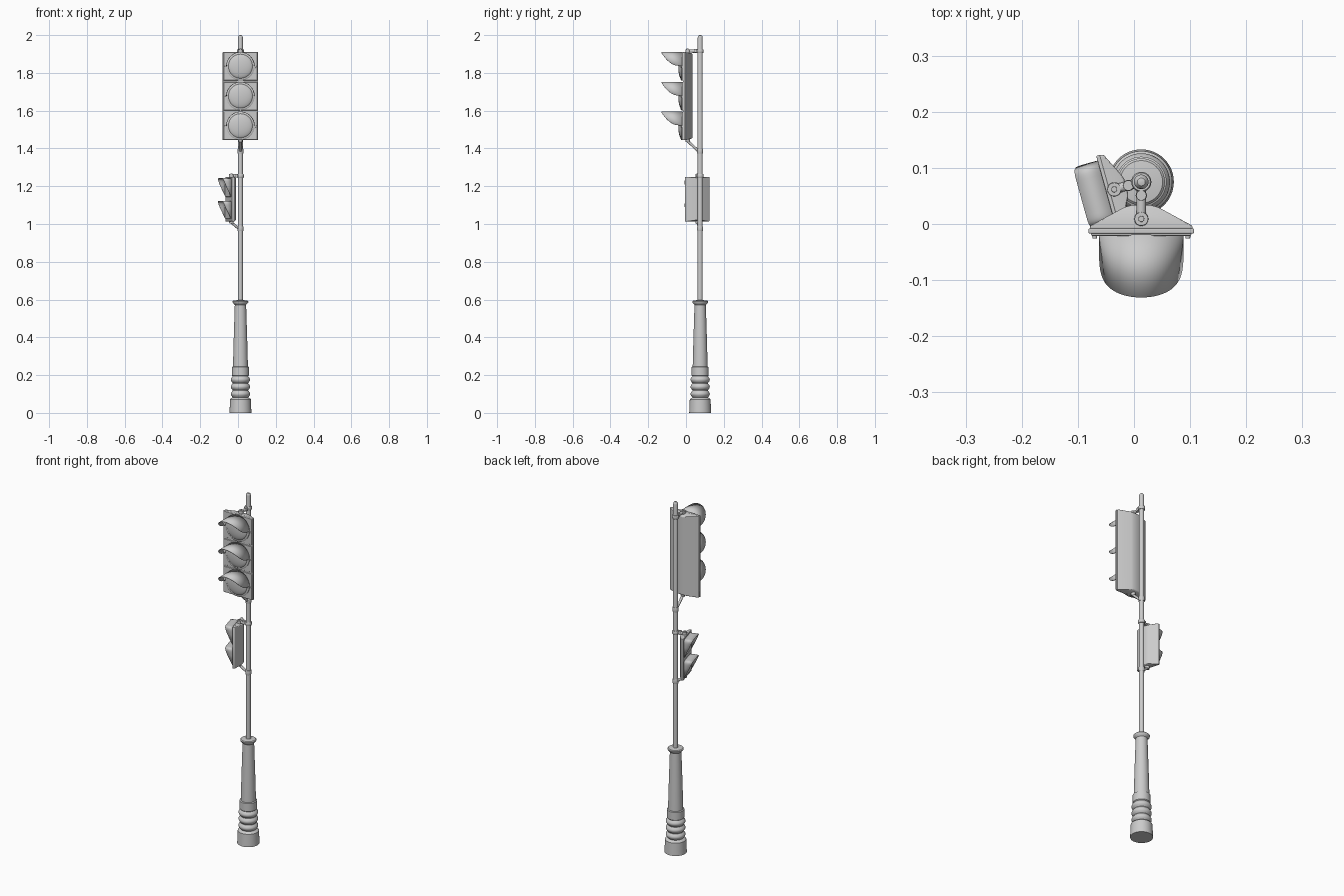
import bpy, bmesh, math
from mathutils import Matrix, Vector

if "Cube" in bpy.data.objects:
    bpy.data.objects.remove(bpy.data.objects["Cube"])

POLE = Matrix.Translation((0.013, 0.075, 0))
MAIN = POLE                                            # local -y is the facing side
SIDE = POLE @ Matrix.Rotation(math.radians(-74.5), 4, 'Z')


def finish(name, bm, frame=POLE, bevel=0.0, thick=0.0):
    if not thick:
        bmesh.ops.recalc_face_normals(bm, faces=bm.faces)
    bm.transform(frame)
    me = bpy.data.meshes.new(name)
    bm.to_mesh(me)
    bm.free()
    ob = bpy.data.objects.new(name, me)
    bpy.context.collection.objects.link(ob)
    if thick:
        m = ob.modifiers.new("shell", 'SOLIDIFY')
        m.thickness, m.offset = thick, 0
    if bevel:
        m = ob.modifiers.new("bevel", 'BEVEL')
        m.width, m.segments, m.limit_method = bevel, 3, 'ANGLE'
    return ob


def loft(bm, rings, caps=True):
    rows = [[bm.verts.new(p) for p in r] for r in rings]
    n = len(rows[0])
    for a, b in zip(rows, rows[1:]):
        for i in range(n):
            j = (i + 1) % n
            bm.faces.new((a[i], a[j], b[j], b[i]))
    if caps:
        bm.faces.new(rows[0])
        bm.faces.new(rows[-1])


def lathe(name, profile, frame=POLE, n=40):
    """Revolve (radius, height) pairs around local z."""
    bm = bmesh.new()
    loft(bm, [[(r * math.cos(2 * math.pi * i / n), r * math.sin(2 * math.pi * i / n), z)
               for i in range(n)] for r, z in profile])
    return finish(name, bm, frame)


def housing(name, sections, frame, bevel):
    """Stack of upright rectangles (y, half width, z low, z high)."""
    bm = bmesh.new()
    loft(bm, [[(-w, y, a), (w, y, a), (w, y, b), (-w, y, b)] for y, w, a, b in sections])
    return finish(name, bm, frame, bevel)


def rod(name, p, q, r1, r2, frame):
    p, q = Vector(p), Vector(q)
    d = q - p
    rot = Vector((0, 0, 1)).rotation_difference(d).to_matrix().to_4x4()
    return lathe(name, [(r1, 0), (r2, d.length)], frame @ Matrix.Translation(p) @ rot, 20)


def visor(name, y, z, width, height, length, roundness, power, frame, n=40):
    """Hood with an arched section, longest at its top."""
    bm = bmesh.new()
    back, front = [], []
    for i in range(n + 1):
        t = math.pi * i / n
        c, s = math.cos(t), max(math.sin(t), 0)
        x = math.copysign(abs(c) ** roundness, c) * width
        h = s ** roundness
        back.append(bm.verts.new((x, y, z + h * height)))
        front.append(bm.verts.new((x, y - 0.004 - length * h ** power, z + h * height)))
    for i in range(n):
        bm.faces.new((back[i], back[i + 1], front[i + 1], front[i]))
    return finish(name, bm, frame, thick=0.003)


# Pole and turned base
lathe("pole", [(0.013, 0.56), (0.013, 1.987), (0.0115, 1.994), (0.007, 1.999), (0.002, 2.0)], n=28)
base = [(0.058, 0), (0.055, 0.072), (0.050, 0.077), (0.044, 0.080)]
for k in range(3):
    z0 = 0.082 + 0.038 * k
    for i in range(9):
        a = math.pi * i / 8
        base.append((0.041 + 0.010 * math.sin(a), z0 + 0.036 * i / 8))
base += [(0.045, 0.198), (0.045, 0.243), (0.0395, 0.246), (0.036, 0.38), (0.030, 0.572),
         (0.034, 0.576), (0.041, 0.584), (0.042, 0.590), (0.038, 0.594), (0.016, 0.597)]
lathe("base_column", base, n=48)

# Main three-lamp head
housing("main_housing", [(-0.084, 0.092, 1.444, 1.910), (-0.078, 0.091, 1.444, 1.910),
                         (-0.045, 0.030, 1.452, 1.904), (-0.041, 0.016, 1.456, 1.900)], MAIN, 0.003)
housing("main_flange", [(-0.092, 0.094, 1.445, 1.910), (-0.083, 0.094, 1.445, 1.910)], MAIN, 0.002)
face_on = Matrix.Rotation(math.radians(90), 4, 'X')    # local z turned to -y
for k, z in enumerate((1.52, 1.677, 1.835)):
    housing(f"lamp_door_{k}", [(-0.096, 0.088, z - 0.073, z + 0.073),
                               (-0.09, 0.091, z - 0.076, z + 0.0745)], MAIN, 0.001)
    at = MAIN @ Matrix.Translation((0, -0.094, z)) @ face_on
    lathe(f"lamp_rim_{k}", [(0.075, 0), (0.075, 0.006), (0.070, 0.009), (0.066, 0.009)], at)
    dome = [(0.066 * math.cos(a), 0.005 + 0.017 * math.sin(a))
            for a in (math.pi / 2 * i / 8 for i in range(8))]
    lathe(f"lamp_lens_{k}", dome + [(0.001, 0.022)], at)
    visor(f"lamp_visor_{k}", -0.094, z, 0.074, 0.074, 0.108, 1, 0.42, MAIN)
    for s in (-1, 1):
        rod(f"door_latch_{k}_{s}", (s * 0.083, -0.092, z - 0.004), (s * 0.083, -0.101, z - 0.004),
            0.005, 0.004, MAIN)

# Smaller two-lamp head, turned to the side
housing("side_housing", [(-0.060, 0.066, 1.013, 1.250), (-0.052, 0.065, 1.013, 1.250),
                         (-0.031, 0.022, 1.020, 1.245), (-0.028, 0.014, 1.022, 1.243)], SIDE, 0.003)
housing("side_flange", [(-0.065, 0.066, 1.014, 1.250), (-0.058, 0.067, 1.014, 1.250)], SIDE, 0.002)
for k, (low, high) in enumerate(((1.028, 1.120), (1.145, 1.241))):
    housing(f"side_lens_{k}", [(-0.071, 0.048, low + 0.002, high - 0.006),
                               (-0.063, 0.052, low - 0.004, high - 0.003)], SIDE, 0.002)
    visor(f"side_visor_{k}", -0.064, low, 0.056, high - low, 0.043, 0.22, 0.85, SIDE)

# Clamps and bracket arms for both heads
for name, frame, top, low, reach in (("main", MAIN, 1.917, 1.385, 0.066),
                                     ("side", SIDE, 1.256, 0.975, 0.050)):
    h = top - 0.006
    lathe(f"{name}_top_clamp", [(0.016, top - 0.012), (0.018, top - 0.009), (0.018, top + 0.005),
                                (0.016, top + 0.008)], frame, 24)
    rod(f"{name}_top_arm", (0, 0, top - 0.002), (0, -reach, top - 0.002), 0.009, 0.008, frame)
    rod(f"{name}_top_knuckle", (0, -reach, h - 0.012), (0, -reach, top + 0.008), 0.013, 0.012, frame)
    rod(f"{name}_top_bolt", (0, -reach, top), (0, -reach, top + 0.012), 0.006, 0.005, frame)
    rod(f"{name}_mid_bolt", (0, -0.024, top - 0.01), (0, -0.024, top + 0.010), 0.010, 0.009, frame)
    foot = 1.447 if name == "main" else 1.016
    lathe(f"{name}_low_clamp", [(0.015, low - 0.012), (0.016, low - 0.009), (0.016, low + 0.010),
                                (0.015, low + 0.013)], frame, 24)
    rod(f"{name}_low_arm", (0, -0.008, low), (0, -reach, foot - 0.008), 0.007, 0.007, frame)
    rod(f"{name}_low_knuckle", (0, -reach, foot - 0.013), (0, -reach, foot + 0.004), 0.011, 0.013, frame)

# Smooth shading with sharp corners
bpy.ops.object.select_all(action='SELECT')
bpy.context.view_layer.objects.active = bpy.data.objects["pole"]
bpy.ops.object.shade_smooth_by_angle(angle=math.radians(35))
